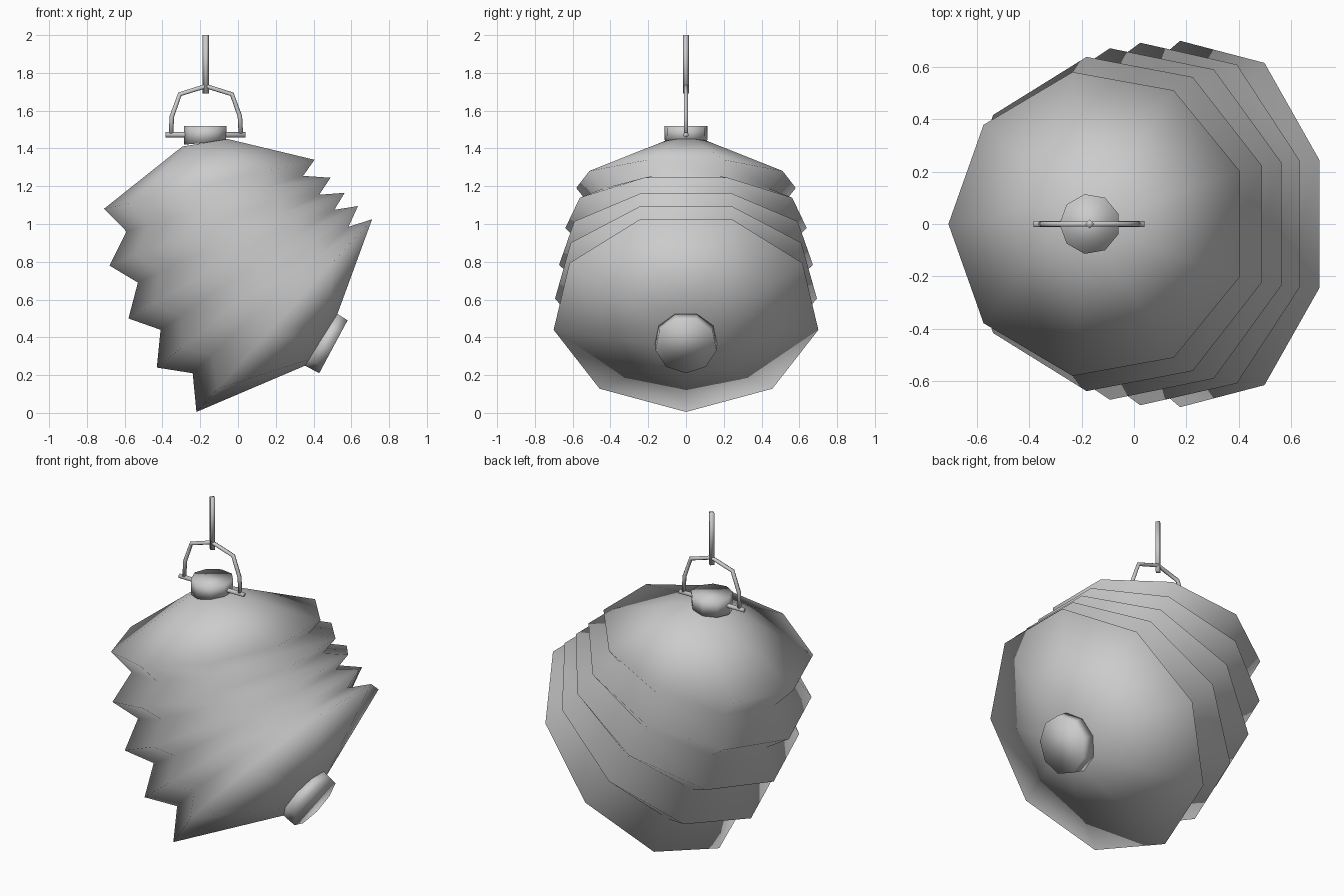
import bpy, bmesh
from math import sin, cos, pi
from mathutils import Vector

if "Cube" in bpy.data.objects:
    bpy.data.objects.remove(bpy.data.objects["Cube"])

SIDES = 9


def loft(name, rings):
    """Closed, smooth skin through a list of vertex rings."""
    bm = bmesh.new()
    loops = [[bm.verts.new(p) for p in r] for r in rings]
    n = len(rings[0])
    for a, b in zip(loops, loops[1:]):
        for i in range(n):
            j = (i + 1) % n
            bm.faces.new((a[i], a[j], b[j], b[i]))
    bm.faces.new(loops[0])
    bm.faces.new(loops[-1])
    bmesh.ops.recalc_face_normals(bm, faces=bm.faces[:])
    for f in bm.faces:
        f.smooth = True
    me = bpy.data.meshes.new(name)
    bm.to_mesh(me)
    bm.free()
    ob = bpy.data.objects.new(name, me)
    bpy.context.collection.objects.link(ob)
    return ob


def tilted_ring(lx, lz, rx, rz):
    """Nine-sided ring seen edge-on in xz: left corner to right flat."""
    left, right = Vector((lx, 0, lz)), Vector((rx, 0, rz))
    u = (right - left).normalized()
    r = (right - left).length / (1 + cos(pi / SIDES))
    c = left + u * r
    ring = []
    for i in range(SIDES):
        a = pi + 2 * pi * i / SIDES
        ring.append(c + u * r * cos(a) + Vector((0, r * sin(a), 0)))
    return ring


def rod(name, path, radius, sides=6):
    """Thin rod along a path of (x, z) points."""
    pts = [Vector((x, 0, z)) for x, z in path]
    y = Vector((0, 1, 0))
    rings = []
    for i, p in enumerate(pts):
        before = (p - pts[i - 1]).normalized() if i else None
        after = (pts[i + 1] - p).normalized() if i < len(pts) - 1 else before
        t = ((before or after) + after).normalized()
        s = t.cross(y)
        rings.append([p + radius * (s * cos(2 * pi * k / sides) + y * sin(2 * pi * k / sides))
                      for k in range(sides)])
    return loft(name, rings)


# Pleated paper body: neck, alternating ridges and valleys, bottom opening
loft("lantern_body", [tilted_ring(*r) for r in (
    (-0.295, 1.41, -0.055, 1.45),
    (-0.71, 1.08, 0.405, 1.34),
    (-0.59, 0.96, 0.345, 1.255),
    (-0.68, 0.78, 0.49, 1.245),
    (-0.53, 0.69, 0.43, 1.155),
    (-0.58, 0.50, 0.565, 1.165),
    (-0.41, 0.44, 0.51, 1.075),
    (-0.43, 0.24, 0.635, 1.095),
    (-0.24, 0.21, 0.585, 0.985),
    (-0.22, 0.005, 0.71, 1.025),
    (0.355, 0.25, 0.525, 0.52),
)])

# Top and bottom collars
loft("top_collar", [tilted_ring(-0.285, 1.42, -0.065, 1.44),
                    tilted_ring(-0.285, 1.52, -0.06, 1.52)])
loft("bottom_collar", [tilted_ring(0.355, 0.25, 0.525, 0.525),
                       tilted_ring(0.43, 0.21, 0.58, 0.49)])

# Carrying bar, bail handle and hanging rod
rod("cross_bar", [(-0.385, 1.472), (0.04, 1.472)], 0.014)
half = [(0.185, 1.475), (0.18, 1.57), (0.138, 1.687)]
cx = -0.17
rod("bail_handle", [(cx - x, z) for x, z in half] + [(cx, 1.73)]
    + [(cx + x, z) for x, z in reversed(half)], 0.012)
rod("hanging_rod", [(cx, 1.69), (cx, 2.0)], 0.017, 4)
